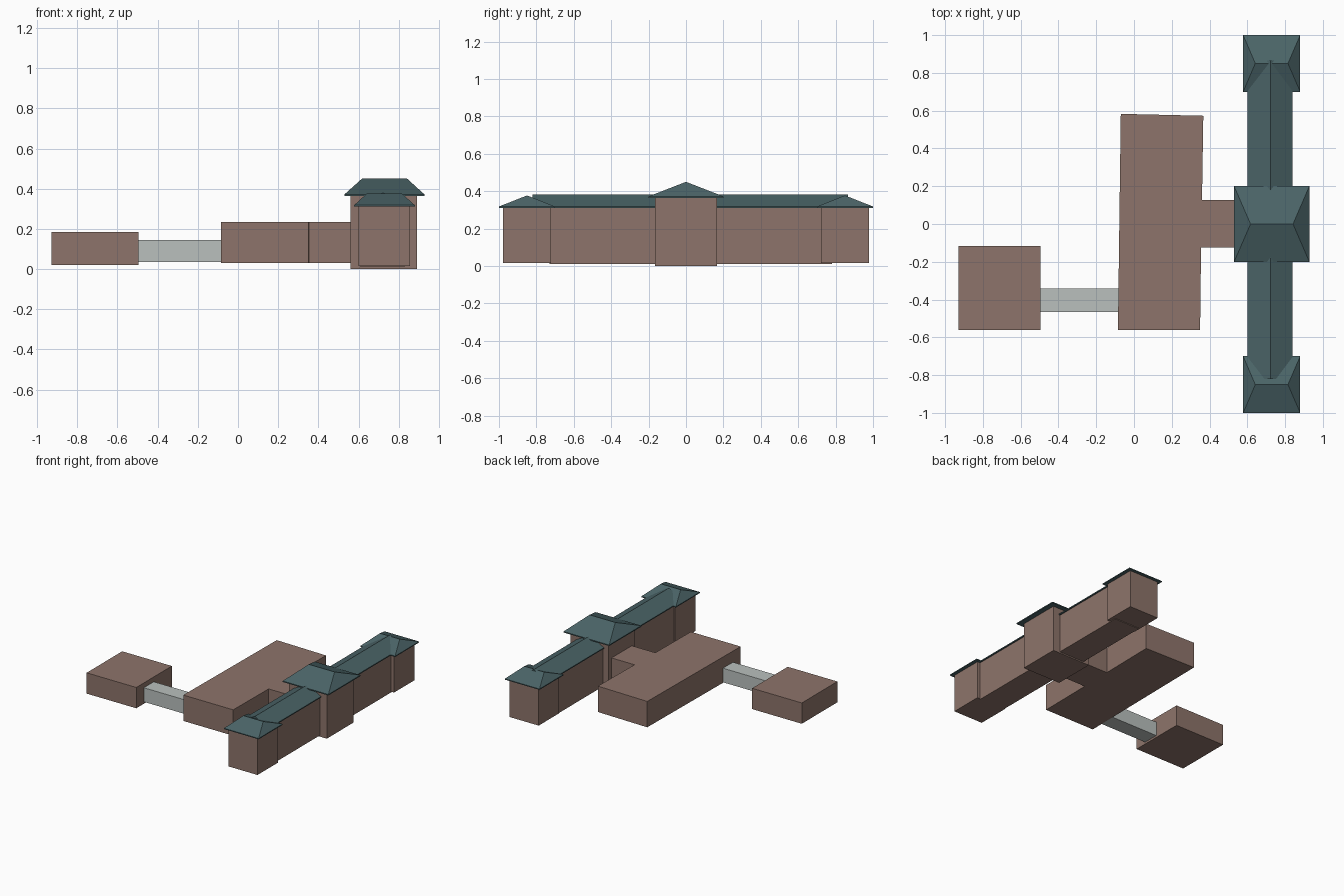
import bpy
import bmesh

cube = bpy.data.objects.get("Cube")
if cube:
    bpy.data.objects.remove(cube, do_unlink=True)


def material(name, colour):
    mat = bpy.data.materials.new(name)
    mat.use_nodes = True
    mat.diffuse_color = (*colour, 1)
    mat.node_tree.nodes["Principled BSDF"].inputs["Base Color"].default_value = (*colour, 1)
    return mat


brick = material("brown brick", (0.27, 0.175, 0.145))
slate = material("blue green slate", (0.069, 0.127, 0.136))
glass = material("pale grey glass", (0.49, 0.53, 0.515))


def finish(name, bm, mat):
    bmesh.ops.recalc_face_normals(bm, faces=bm.faces)
    mesh = bpy.data.meshes.new(name)
    bm.to_mesh(mesh)
    bm.free()
    mesh.materials.append(mat)
    obj = bpy.data.objects.new(name, mesh)
    bpy.context.collection.objects.link(obj)
    return obj


def prism(name, outline, z0, z1, mat):
    """Extrude a flat outline from z0 up to z1."""
    bm = bmesh.new()
    base = bm.faces.new([bm.verts.new((x, y, z0)) for x, y in outline])
    top = bmesh.ops.extrude_face_region(bm, geom=[base])["geom"]
    for v in top:
        if isinstance(v, bmesh.types.BMVert):
            v.co.z = z1
    return finish(name, bm, mat)


def box(name, x0, x1, y0, y1, z0, z1, mat):
    return prism(name, [(x0, y0), (x1, y0), (x1, y1), (x0, y1)], z0, z1, mat)


def roof(name, x0, x1, y0, y1, z0, lip, z1, ridge):
    """Pitched roof with a thin eave edge, rising to a two-point ridge."""
    bm = bmesh.new()
    corners = [(x0, y0), (x1, y0), (x1, y1), (x0, y1)]
    low = [bm.verts.new((x, y, z0)) for x, y in corners]
    eave = [bm.verts.new((x, y, z0 + lip)) for x, y in corners]
    bm.faces.new(low)
    for i in range(4):
        j = (i + 1) % 4
        bm.faces.new((low[i], low[j], eave[j], eave[i]))
    a, b = [bm.verts.new((x, y, z1)) for x, y in ridge]
    if ridge[0][1] == ridge[1][1]:      # ridge runs across x
        slopes = [(0, 1, b, a), (1, 2, b), (2, 3, a, b), (3, 0, a)]
    else:                               # ridge runs along y
        slopes = [(0, 1, a), (1, 2, b, a), (2, 3, b), (3, 0, a, b)]
    for i, j, *tops in slopes:
        bm.faces.new((eave[i], eave[j], *tops))
    return finish(name, bm, slate)


# Long main wing with a gabled roof
box("long_wing_walls", 0.61, 0.83, -0.73, 0.78, 0.01, 0.315, brick)
roof("long_wing_roof", 0.60, 0.84, -0.82, 0.865, 0.311, 0.008, 0.381,
     [(0.722, -0.82), (0.722, 0.865)])

# Central pavilion
box("central_pavilion_walls", 0.56, 0.89, -0.165, 0.165, 0, 0.366, brick)
roof("central_pavilion_roof", 0.53, 0.928, -0.2, 0.2, 0.364, 0.008, 0.45,
     [(0.617, 0), (0.842, 0)])

# Matching pavilions at both ends of the wing
for side, label in ((-1, "front"), (1, "back")):
    y = side * 0.85
    box(label + "_pavilion_walls", 0.6, 0.855, y - 0.128, y + 0.128, 0.015, 0.314, brick)
    roof(label + "_pavilion_roof", 0.578, 0.88, y - 0.15, y + 0.15, 0.311, 0.007, 0.377,
         [(0.642, y), (0.815, y)])

# Flat-roofed hall, its arm joining the wing as one outline
hall = [(-0.085, -0.56), (0.35, -0.56), (0.355, -0.125), (0.57, -0.125),
        (0.57, 0.127), (0.36, 0.127), (0.367, 0.573), (-0.07, 0.583)]
prism("flat_hall", hall, 0.03, 0.234, brick)

# Outlying block and the glazed passage to it
box("outlying_block", -0.928, -0.495, -0.56, -0.117, 0.02, 0.184, brick)
box("glazed_passage", -0.497, -0.083, -0.466, -0.342, 0.035, 0.146, glass)
